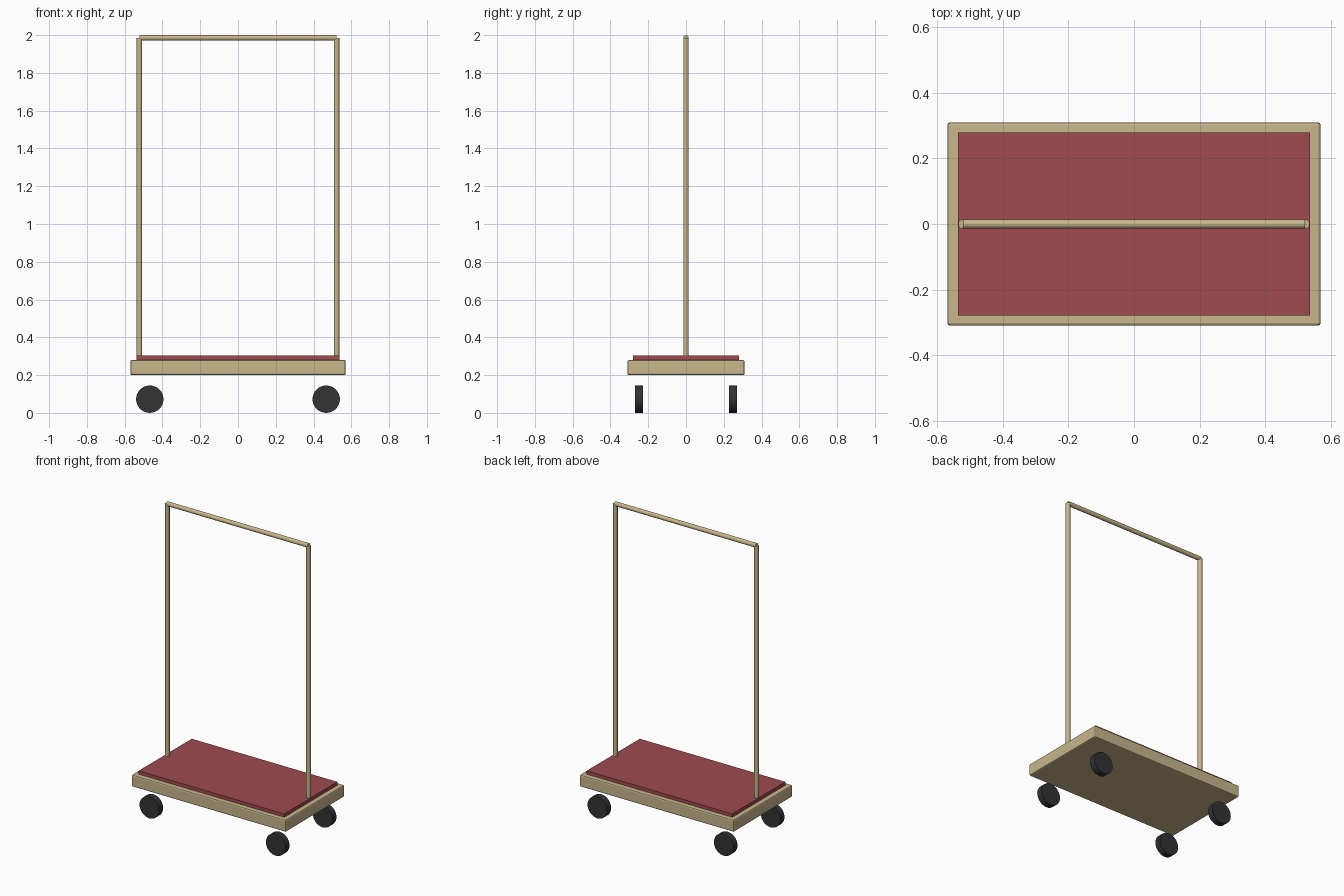
import bpy
from math import pi, radians

cube = bpy.data.objects.get("Cube")
if cube:
    bpy.data.objects.remove(cube, do_unlink=True)


def material(name, rgb, metallic=0.0):
    mat = bpy.data.materials.new(name)
    mat.use_nodes = True
    color = (*rgb, 1.0)
    mat.diffuse_color = color
    shader = mat.node_tree.nodes["Principled BSDF"]
    shader.inputs["Base Color"].default_value = color
    shader.inputs["Roughness"].default_value = 0.6
    return mat


BRASS = material("pale_brass", (0.58, 0.47, 0.265))
RED = material("red_carpet", (0.345, 0.07, 0.077))
RUBBER = material("dark_rubber", (0.033, 0.033, 0.033))


def finish(name, mat, bevel=0.0, smooth=False):
    obj = bpy.context.object
    obj.name = name
    obj.data.name = name
    obj.data.materials.append(mat)
    if bevel:
        mod = obj.modifiers.new("soft_edges", 'BEVEL')
        mod.width = bevel
        mod.segments = 2
        mod.limit_method = 'ANGLE'
        mod.angle_limit = radians(40)
    if smooth:
        bpy.ops.object.shade_smooth_by_angle(angle=radians(35))
    return obj


def box(name, size, z, mat, bevel=0.0):
    bpy.ops.mesh.primitive_cube_add(size=1, location=(0, 0, z))
    bpy.context.object.scale = size
    bpy.ops.object.transform_apply(location=False, rotation=False, scale=True)
    return finish(name, mat, bevel)


def rod(name, radius, length, location, mat, rotation=(0, 0, 0), sides=16, bevel=0.0):
    bpy.ops.mesh.primitive_cylinder_add(
        vertices=sides, radius=radius, depth=length,
        location=location, rotation=rotation)
    return finish(name, mat, bevel, smooth=True)


# Platform and carpet
box("deck", (1.14, 0.62, 0.08), 0.24, BRASS, bevel=0.008)
box("carpet", (1.076, 0.56, 0.024), 0.291, RED)

# Hanging frame
TUBE = 0.0145
BAR_Z = 2 - TUBE
POST_X = 0.522
POST_FOOT = 0.28
rod("top_bar", TUBE, POST_X * 2, (0, 0, BAR_Z), BRASS, rotation=(0, pi / 2, 0))

# Posts and wheels on both sides
for side, sx in (("left", 1), ("right", -1)):
    rod(f"{side}_post", TUBE, BAR_Z - POST_FOOT,
        (sx * POST_X, 0, (BAR_Z + POST_FOOT) / 2), BRASS)
    for end, sy in (("front", -1), ("back", 1)):
        rod(f"{end}_{side}_wheel", 0.0725, 0.042,
            (sx * 0.467, sy * 0.248, 0.0725), RUBBER,
            rotation=(pi / 2, 0, 0), sides=32)
